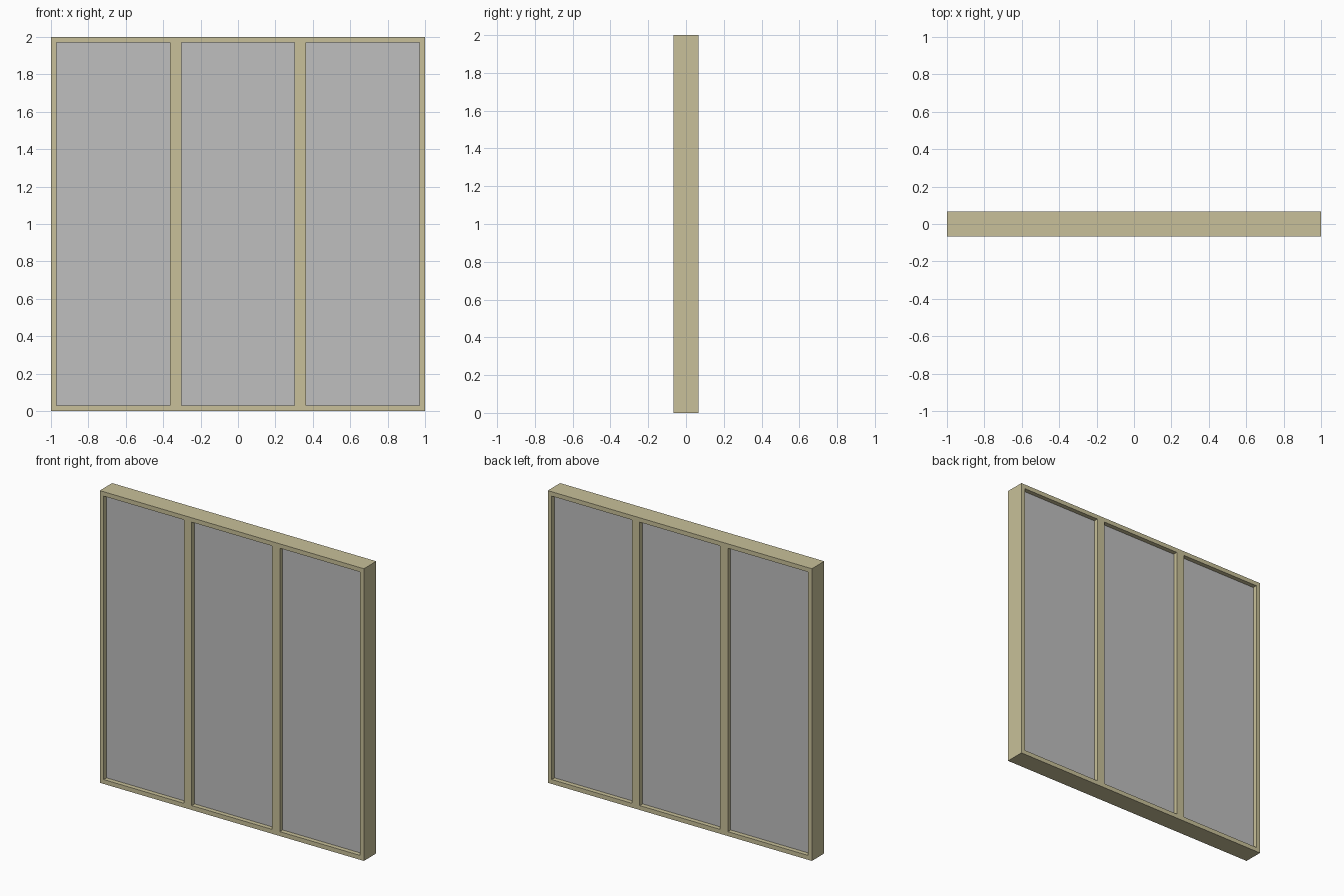
import bpy

if "Cube" in bpy.data.objects:
    bpy.data.objects.remove(bpy.data.objects["Cube"])

def material(name, rgb):
    m = bpy.data.materials.new(name)
    m.diffuse_color = (*rgb, 1.0)
    m.use_nodes = True
    m.node_tree.nodes["Principled BSDF"].inputs["Base Color"].default_value = m.diffuse_color
    return m

wood = material("pale_beige", (0.578, 0.527, 0.319))
grey = material("pane_grey", (0.521, 0.521, 0.521))

def box(name, x0, x1, z0, z1, half_depth, mat):
    """Axis-aligned box centred on y = 0."""
    bpy.ops.mesh.primitive_cube_add(size=1, location=((x0 + x1) / 2, 0, (z0 + z1) / 2))
    o = bpy.context.object
    o.name = name
    o.scale = (x1 - x0, 2 * half_depth, z1 - z0)
    bpy.ops.object.transform_apply(location=False, rotation=False, scale=True)
    o.data.materials.append(mat)
    return o

HALF_W, HEIGHT, RIM, DEPTH, PANE = 1.0, 2.0, 0.03, 0.067, 0.036
BAY = 2 * HALF_W / 3

# outer frame: solid slab with three openings cut through it
frame = box("window_frame", -HALF_W, HALF_W, 0, HEIGHT, DEPTH, wood)

for i in range(3):
    x0 = -HALF_W + i * BAY + RIM
    x1 = x0 + BAY - 2 * RIM
    # opening
    cutter = box("opening_cutter", x0, x1, RIM, HEIGHT - RIM, 0.2, wood)
    mod = frame.modifiers.new("opening", 'BOOLEAN')
    mod.operation = 'DIFFERENCE'
    mod.solver = 'EXACT'
    mod.object = cutter
    bpy.context.view_layer.objects.active = frame
    bpy.ops.object.modifier_apply(modifier=mod.name)
    bpy.data.objects.remove(cutter)
    # recessed pane
    box(f"pane_{i + 1}", x0, x1, RIM, HEIGHT - RIM, PANE, grey)
